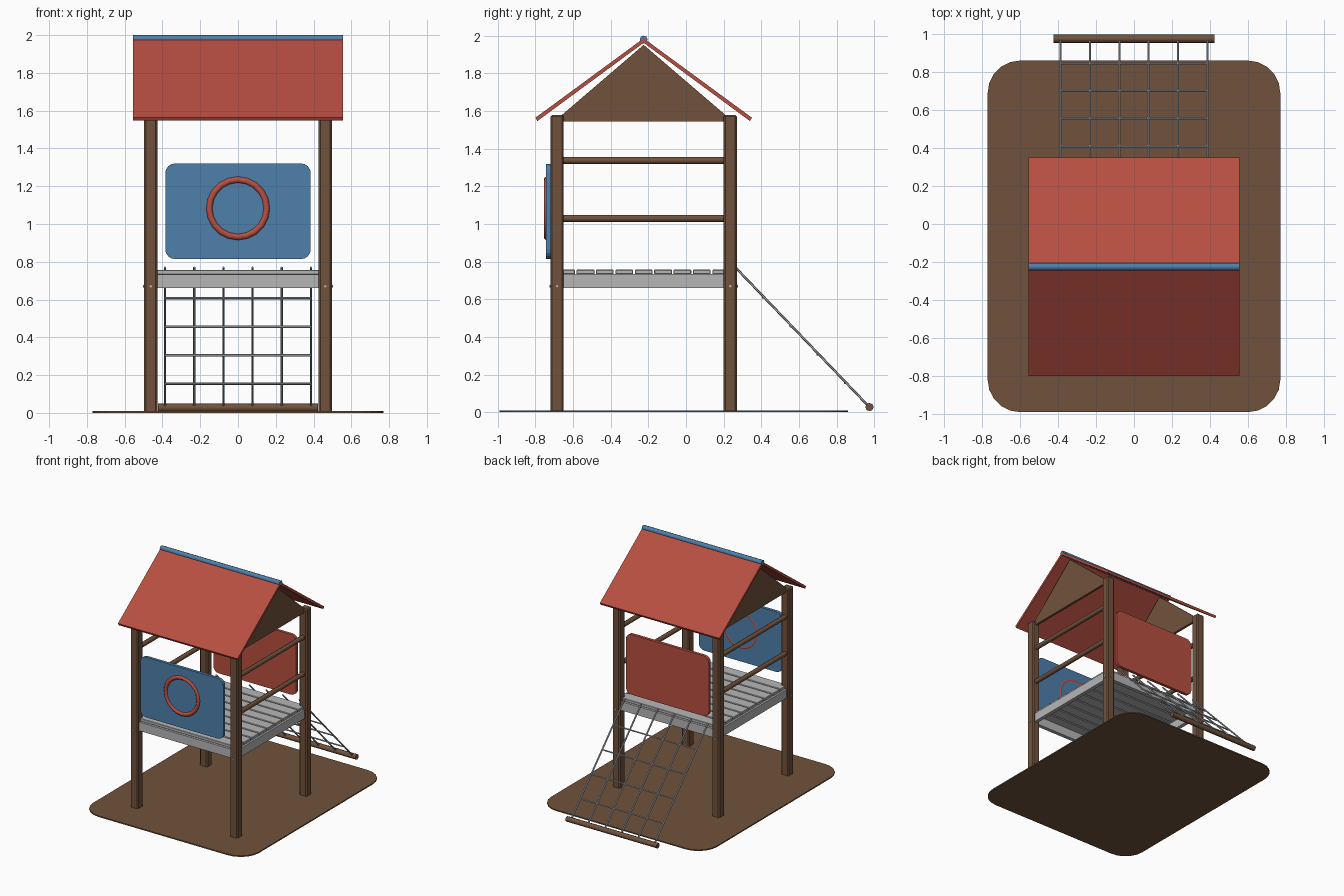
import bpy, bmesh, math
from mathutils import Vector

if "Cube" in bpy.data.objects:
    bpy.data.objects.remove(bpy.data.objects["Cube"])


def material(name, rgb):
    m = bpy.data.materials.new(name)
    m.diffuse_color = (*rgb, 1)
    m.use_nodes = True
    m.node_tree.nodes["Principled BSDF"].inputs["Base Color"].default_value = m.diffuse_color
    return m


WOOD = material("brown wood", (0.165, 0.085, 0.046))
RED = material("red panel", (0.48, 0.078, 0.053))
BLUE = material("blue panel", (0.076, 0.215, 0.41))
GREY = material("grey deck", (0.47, 0.47, 0.47))
ROPE = material("rope grey", (0.42, 0.45, 0.48))

MID = -0.225                     # y of the tower centre
POST_X, POST_DY = 0.462, 0.46    # post offsets from the tower centre


def finish(name, bm, mat, smooth=False):
    bmesh.ops.recalc_face_normals(bm, faces=bm.faces)
    me = bpy.data.meshes.new(name)
    bm.to_mesh(me)
    bm.free()
    me.materials.append(mat)
    ob = bpy.data.objects.new(name, me)
    bpy.context.collection.objects.link(ob)
    if smooth:
        bpy.context.view_layer.objects.active = ob
        ob.select_set(True)
        bpy.ops.object.shade_smooth_by_angle(angle=math.radians(50))
        ob.select_set(False)
    return ob


def box(name, lo, hi, mat, bevel=0.0):
    bm = bmesh.new()
    bmesh.ops.create_cube(bm, size=1)
    for v in bm.verts:
        v.co = Vector([(a + b) / 2 + c * (b - a) for a, b, c in zip(lo, hi, v.co)])
    if bevel:
        bmesh.ops.bevel(bm, geom=bm.edges[:], offset=bevel, segments=1, affect='EDGES')
    return finish(name, bm, mat)


def rod(name, a, b, r, mat, sides=8, smooth=True):
    a, b = Vector(a), Vector(b)
    bm = bmesh.new()
    bmesh.ops.create_cone(bm, cap_ends=True, segments=sides, radius1=r, radius2=r,
                          depth=(b - a).length)
    ob = finish(name, bm, mat, smooth)
    ob.location = (a + b) / 2
    ob.rotation_mode = 'QUATERNION'
    ob.rotation_quaternion = (b - a).to_track_quat('Z', 'Y')
    return ob


def prism(name, pts, offset, mat):
    """Extrude a closed outline of 3D points along an offset."""
    bm = bmesh.new()
    face = bm.faces.new([bm.verts.new(p) for p in pts])
    ext = bmesh.ops.extrude_face_region(bm, geom=[face], use_keep_orig=True)
    bmesh.ops.translate(bm, vec=offset,
                        verts=[g for g in ext["geom"] if isinstance(g, bmesh.types.BMVert)])
    return finish(name, bm, mat)


def rounded(w, h, r, steps):
    """Rounded rectangle outline with half sizes w and h."""
    pts = []
    for i, (sx, sy) in enumerate(((1, 1), (-1, 1), (-1, -1), (1, -1))):
        for k in range(steps + 1):
            t = math.pi / 2 * (i + k / steps)
            pts.append((sx * (w - r) + r * math.cos(t), sy * (h - r) + r * math.sin(t)))
    return pts


# Ground mat
prism("ground_mat", [(x, y - 0.065, 0) for x, y in rounded(0.77, 0.925, 0.17, 5)],
      (0, 0, 0.01), WOOD)

# Corner posts with bolts
for sx in (-1, 1):
    for sy in (-1, 1):
        x, y = sx * POST_X, MID + sy * POST_DY
        box("post", (x - 0.035, y - 0.035, 0), (x + 0.035, y + 0.035, 1.58), WOOD, 0.009)
        rod("bolt", (x, y, 0.67), (x, y + sy * 0.041, 0.67), 0.007, GREY, 6, False)
        rod("bolt", (x, y, 0.67), (x + sx * 0.041, y, 0.67), 0.007, GREY, 6, False)

# Deck frame
for s in (-1, 1):
    y, x = MID + s * POST_DY, s * POST_X
    box("deck_cross_beam", (-0.43, y - 0.016, 0.66), (0.43, y + 0.016, 0.733), GREY)
    box("deck_side_beam", (x - 0.016, MID - 0.43, 0.66), (x + 0.016, MID + 0.43, 0.733), GREY)

# Deck planks
for i in range(9):
    y = MID + (i - 4) * 0.103
    box("deck_plank", (-0.465, y - 0.047, 0.733), (0.465, y + 0.047, 0.757), GREY, 0.003)

# Side rails and gables
for s in (-1, 1):
    x = s * POST_X
    for z in (1.03, 1.338):
        rod("side_rail", (x, MID - 0.44, z), (x, MID + 0.44, z), 0.019, WOOD)
    prism("gable", [(x - 0.01, MID - 0.475, 1.545), (x - 0.01, MID + 0.475, 1.545),
                    (x - 0.01, MID, 1.952)], (0.02, 0, 0), WOOD)

# Front and back safety panels
outline = rounded(0.385, 0.2525, 0.05, 4)
prism("front_panel", [(x, -0.745, 1.0675 + z) for x, z in outline], (0, 0.025, 0), BLUE)
prism("back_panel", [(x, 0.222, 1.0675 + z) for x, z in outline], (0, 0.025, 0), RED)

# Ring set into the front panel
bm = bmesh.new()
N, M = 20, 8
rings = []
for i in range(N):
    a = 2 * math.pi * i / N
    ring = []
    for j in range(M):
        b = 2 * math.pi * (j + 0.5) / M
        r = 0.152 + 0.018 * math.cos(b)
        ring.append(bm.verts.new((r * math.cos(a), -0.737 + 0.02 * math.sin(b),
                                  1.083 + r * math.sin(a))))
    rings.append(ring)
for i in range(N):
    p, q = rings[i], rings[(i + 1) % N]
    for j in range(M):
        k = (j + 1) % M
        bm.faces.new((p[j], p[k], q[k], q[j]))
finish("panel_ring", bm, RED, True)

# Roof slopes and ridge cap
for s in (-1, 1):
    prism("roof_slope", [(-0.555, MID, 1.987), (-0.555, MID + s * 0.575, 1.565),
                         (-0.555, MID + s * 0.565, 1.547), (-0.555, MID, 1.963)],
          (1.11, 0, 0), RED)
rod("ridge_cap", (-0.555, MID, 1.98), (0.555, MID, 1.98), 0.021, BLUE)

# Climbing net: long ropes, rungs and the bottom log
top, bottom = Vector((0, 0.262, 0.77)), Vector((0, 0.975, 0.027))
for i in range(6):
    dx = Vector(((i - 2.5) * 0.1545, 0, 0))
    rod("net_rope", top + dx, bottom + dx, 0.0065, ROPE, 6)
for z in (0.155, 0.305, 0.456, 0.608):
    y = top.y + (bottom.y - top.y) * (top.z - z) / (top.z - bottom.z) - 0.008
    rod("net_rung", (-0.387, y, z), (0.387, y, z), 0.0065, ROPE, 6)
rod("bottom_log", (-0.423, 0.975, 0.027), (0.423, 0.975, 0.027), 0.022, WOOD)
